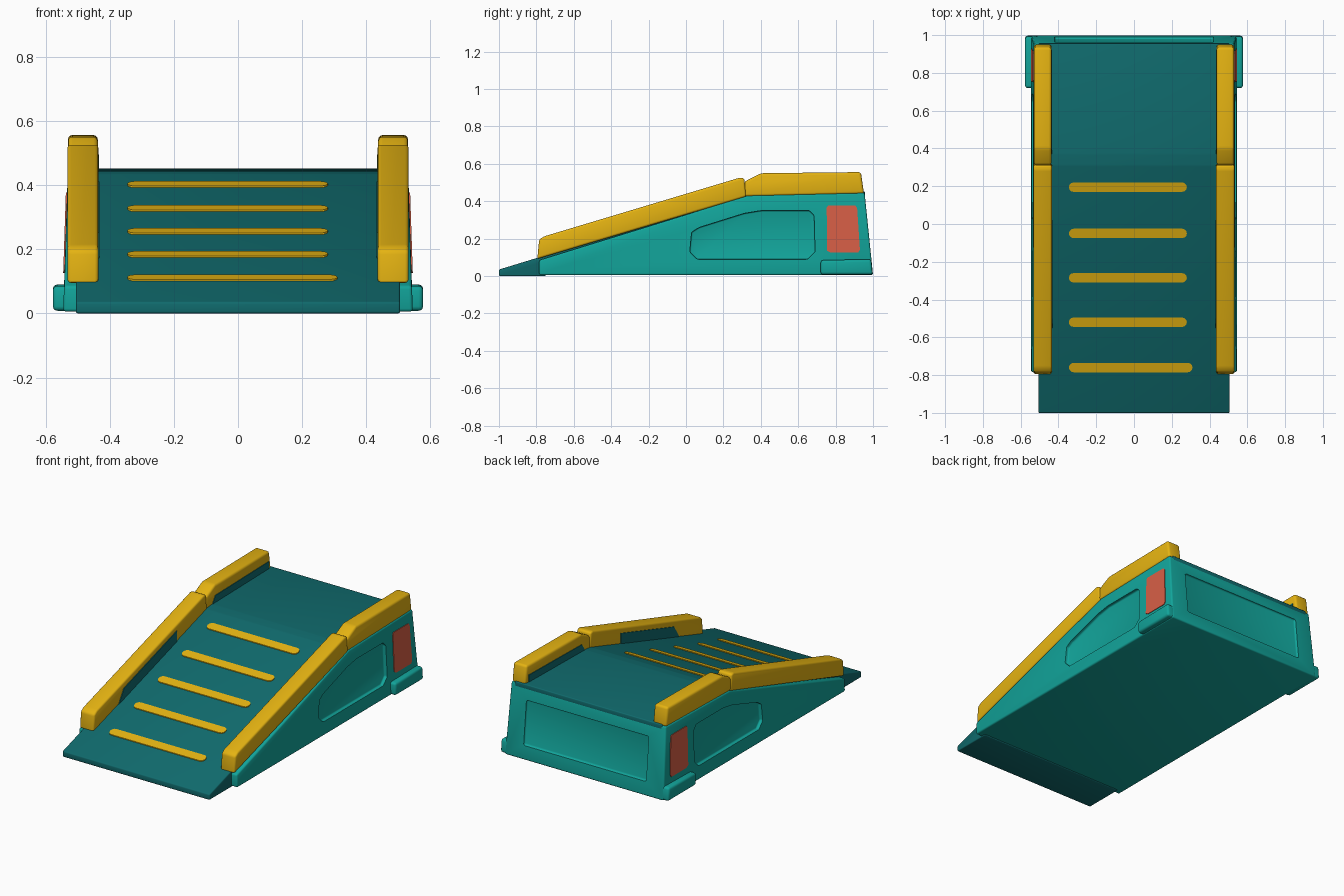
import bpy, bmesh, math

cube = bpy.data.objects.get("Cube")
if cube:
    bpy.data.objects.remove(cube, do_unlink=True)


def material(name, rgb):
    m = bpy.data.materials.new(name)
    m.use_nodes = True
    m.diffuse_color = (*rgb, 1)
    m.node_tree.nodes["Principled BSDF"].inputs["Base Color"].default_value = (*rgb, 1)
    return m


TEAL = material("teal", (0.006, 0.376, 0.328))
DARK = material("dark_teal", (0.005, 0.145, 0.152))
YELLOW = material("yellow", (0.78, 0.45, 0.006))
RED = material("coral_red", (0.68, 0.114, 0.061))


def prism(name, profile, x0, x1, mat, bevel=0.0, taper=0.0):
    """Extrude a (y, z) profile from x0 to x1; taper narrows it with height."""
    bm = bmesh.new()
    sides = [[bm.verts.new((x * (1 - taper * z), y, z)) for y, z in profile]
             for x in (x0, x1)]
    bm.faces.new(sides[0])
    bm.faces.new(sides[1][::-1])
    n = len(profile)
    for i in range(n):
        j = (i + 1) % n
        bm.faces.new((sides[0][i], sides[1][i], sides[1][j], sides[0][j]))
    bmesh.ops.recalc_face_normals(bm, faces=bm.faces)
    if bevel:
        bmesh.ops.bevel(bm, geom=bm.edges[:], offset=bevel, segments=3,
                        profile=0.5, affect='EDGES', clamp_overlap=True)
    me = bpy.data.meshes.new(name)
    bm.to_mesh(me)
    bm.free()
    me.materials.append(mat)
    ob = bpy.data.objects.new(name, me)
    bpy.context.collection.objects.link(ob)
    return ob


def activate(ob):
    bpy.ops.object.select_all(action='DESELECT')
    ob.select_set(True)
    bpy.context.view_layer.objects.active = ob


def smooth(ob):
    activate(ob)
    bpy.ops.object.shade_smooth_by_angle(angle=math.radians(35))


def carve(ob, cutter):
    activate(ob)
    mod = ob.modifiers.new("recess", 'BOOLEAN')
    mod.operation = 'DIFFERENCE'
    mod.solver = 'EXACT'
    mod.object = cutter
    bpy.ops.object.modifier_apply(modifier=mod.name)
    bpy.data.objects.remove(cutter, do_unlink=True)


def deck_z(y):
    return 0.035 + (y + 1) * SLOPE


SLOPE = 0.305
TAPER = 0.06

# Wedge body with recessed side and rear panels
body = prism("body", [(-0.785, 0.005), (-0.785, 0.085), (0.33, 0.43),
                      (0.955, 0.445), (1.0, 0.005)],
             -0.545, 0.545, TEAL, 0.01, TAPER)
panel = [(0.02, 0.13), (0.03, 0.235), (0.07, 0.26), (0.31, 0.335), (0.40, 0.35),
         (0.66, 0.35), (0.685, 0.325), (0.69, 0.13), (0.65, 0.09), (0.06, 0.09)]
for s in (-1, 1):
    carve(body, prism("side_cutter", panel, s * 0.525, s * 0.7, TEAL, 0.008, TAPER))
carve(body, prism("rear_cutter", [(0.979, 0.09), (1.1, 0.09), (1.1, 0.36), (0.952, 0.36)],
                  -0.42, 0.42, TEAL, 0.01))
smooth(body)

# Ramp surface with front lip and flat landing
smooth(prism("ramp_deck", [(-1, 0), (-1, 0.035), (0.31, deck_z(0.31)), (0.37, 0.442),
                           (0.957, 0.452), (0.957, 0.41), (0.37, 0.39),
                           (-0.75, 0.06), (-0.75, 0)],
             -0.505, 0.505, DARK, 0.006))

# Rails, corner feet and coloured plates on both sides
for s, side in ((1, "left"), (-1, "right")):
    smooth(prism(side + "_ramp_rail",
                 [(-0.795, 0.092), (-0.785, 0.195), (-0.76, 0.212), (0.29, 0.527),
                  (0.312, 0.522), (0.322, 0.425)],
                 s * 0.435, s * 0.532, YELLOW, 0.014))
    smooth(prism(side + "_landing_rail",
                 [(0.312, 0.425), (0.312, 0.505), (0.40, 0.55), (0.935, 0.556),
                  (0.952, 0.44)],
                 s * 0.437, s * 0.53, YELLOW, 0.014))
    prism(side + "_ramp_rail_liner",
          [(-0.55, deck_z(-0.55)), (-0.50, deck_z(-0.50) + 0.065),
           (0.02, deck_z(0.02) + 0.065), (0.02, deck_z(0.02))],
          s * 0.431, s * 0.437, DARK)
    prism(side + "_landing_rail_liner",
          [(0.37, 0.44), (0.40, 0.485), (0.92, 0.495), (0.92, 0.445)],
          s * 0.433, s * 0.439, DARK)
    smooth(prism(side + "_corner_foot",
                 [(0.72, 0.008), (0.72, 0.085), (0.99, 0.09), (0.998, 0.008)],
                 s * 0.5, s * 0.577, TEAL, 0.014))
    prism(side + "_marker_plate",
          [(0.755, 0.135), (0.752, 0.365), (0.76, 0.377), (0.905, 0.377), (0.915, 0.365),
           (0.93, 0.14), (0.92, 0.125), (0.775, 0.125)],
          s * 0.541, s * 0.549, RED, 0, TAPER)

# Grip strips with rounded ends, lying along the slope
for i, y in enumerate((-0.76, -0.52, -0.285, -0.05, 0.195)):
    x0, x1, r = -0.345, 0.31 if i == 0 else 0.28, 0.025
    bm = bmesh.new()
    ring = []
    for centre, start in ((x1 - r, -90), (x0 + r, 90)):
        for k in range(7):
            a = math.radians(start + k * 30)
            dy = r * math.sin(a)
            ring.append(bm.verts.new((centre + r * math.cos(a), y + dy,
                                      deck_z(y + dy) - 0.003)))
    base = bm.faces.new(ring)
    out = bmesh.ops.extrude_face_region(bm, geom=[base])
    tops = [v for v in out["geom"] if isinstance(v, bmesh.types.BMVert)]
    bmesh.ops.translate(bm, verts=tops, vec=(0, 0, 0.008))
    bmesh.ops.recalc_face_normals(bm, faces=bm.faces)
    me = bpy.data.meshes.new("grip_strip")
    bm.to_mesh(me)
    bm.free()
    me.materials.append(YELLOW)
    strip = bpy.data.objects.new("grip_strip_%d" % (i + 1), me)
    bpy.context.collection.objects.link(strip)
